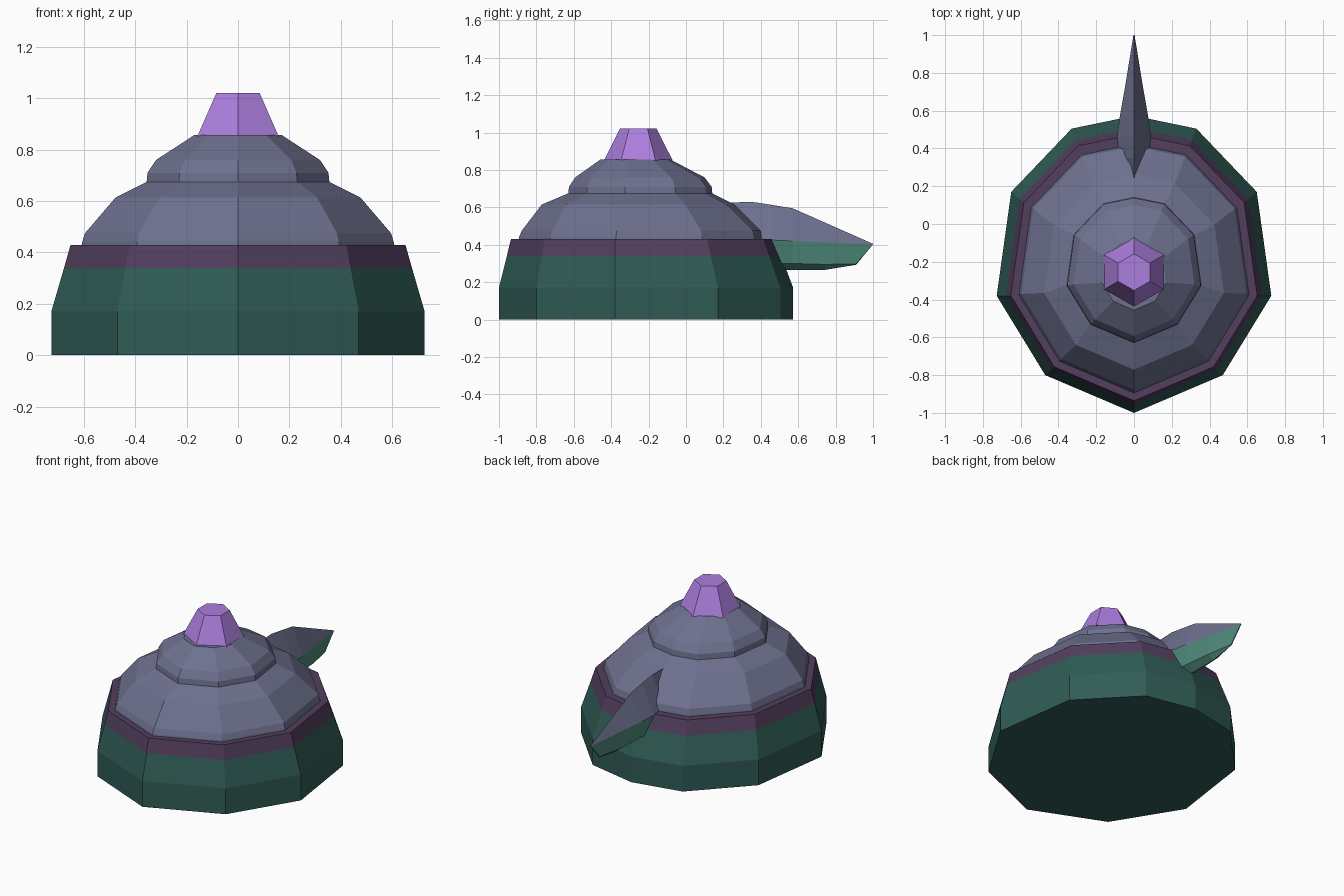
import bpy, bmesh, math

if "Cube" in bpy.data.objects:
    bpy.data.objects.remove(bpy.data.objects["Cube"])

def material(name, rgb):
    m = bpy.data.materials.new(name)
    lin = [((c / 255 + 0.055) / 1.055) ** 2.4 for c in rgb]
    m.diffuse_color = (*lin, 1)
    m.use_nodes = True
    m.node_tree.nodes["Principled BSDF"].inputs["Base Color"].default_value = m.diffuse_color
    return m

TEAL = material("dark teal", (48, 92, 85))
BAND = material("dull purple", (82, 63, 94))
GREY = material("slate grey", (110, 113, 143))
VIOLET = material("violet", (172, 126, 222))
LIGHT = material("light teal", (80, 140, 124))

def loft(name, rings, mats, rule=lambda i, j: 0):
    """Skin a list of equal-length point rings, capped at both ends."""
    bm = bmesh.new()
    vs = [[bm.verts.new(p) for p in r] for r in rings]
    n = len(rings[0])
    for i in range(len(vs) - 1):
        for j in range(n):
            k = (j + 1) % n
            f = bm.faces.new((vs[i][j], vs[i][k], vs[i + 1][k], vs[i + 1][j]))
            f.material_index = rule(i, j)
    bm.faces.new(vs[0][::-1])
    bm.faces.new(vs[-1]).material_index = rule(len(vs) - 2, 0)
    bmesh.ops.remove_doubles(bm, verts=bm.verts, dist=0.0005)
    bmesh.ops.recalc_face_normals(bm, faces=bm.faces)
    me = bpy.data.meshes.new(name)
    bm.to_mesh(me)
    bm.free()
    for m in mats:
        me.materials.append(m)
    ob = bpy.data.objects.new(name, me)
    bpy.context.collection.objects.link(ob)

# Ten-sided egg outline, relative to its widest line
HALF = [(0.47, -0.42), (0.727, 0), (0.65, 0.55), (0.33, 0.885)]
EGG = [(0, -0.62)] + HALF + [(0, 0.953)] + [(-x, y) for x, y in reversed(HALF)]

def egg(scale, cy, z):
    return [(x * scale, cy + y * scale, z) for x, y in EGG]

# Base wall with coloured band and ledge
loft("base", [egg(1, -0.38, 0), egg(1, -0.38, 0.17), egg(0.932, -0.38, 0.34),
              egg(0.897, -0.38, 0.43), egg(0.82, -0.38, 0.43)],
     [TEAL, BAND], lambda i, j: int(i >= 2))

# Lower dome
loft("lower_dome", [egg(0.84, -0.375, 0.42), egg(0.835, -0.375, 0.44), egg(0.82, -0.37, 0.475),
                    egg(0.655, -0.365, 0.615), egg(0.49, -0.326, 0.675)], [GREY])

# Upper dome
loft("upper_dome", [egg(0.492, -0.326, 0.655), egg(0.485, -0.325, 0.71),
                    egg(0.44, -0.32, 0.76), egg(0.235, -0.31, 0.857)], [GREY])

# Six-sided top knob
def hexagon(r, z):
    a = [math.radians(60 * k - 90) for k in range(6)]
    return [(r * math.cos(t), -0.255 + r * math.sin(t), z) for t in a]

loft("top_knob", [hexagon(0.184, 0.85), hexagon(0.097, 1.022)], [VIOLET])

# Pointed rear fin: ridge, widest edge, lower edge, keel
def section(y, ridge, w, mid, w2, low, keel, y_low=None):
    yl = y if y_low is None else y_low
    return [(0, y, ridge), (w, y, mid), (w2, yl, low),
            (0, yl, keel), (-w2, yl, low), (-w, y, mid)]

loft("rear_fin", [section(0.23, 0.625, 0.05, 0.43, 0.04, 0.30, 0.265),
                  section(0.35, 0.63, 0.08, 0.43, 0.05, 0.30, 0.265),
                  section(0.46, 0.613, 0.09, 0.425, 0.06, 0.30, 0.265),
                  section(0.57, 0.595, 0.075, 0.42, 0.05, 0.30, 0.265),
                  section(0.74, 0.52, 0.045, 0.413, 0.035, 0.295, 0.265),
                  section(1.0, 0.405, 0.003, 0.402, 0.003, 0.298, 0.293, 0.91)],
     [GREY, LIGHT], lambda i, j: int(j not in (0, 5)))
